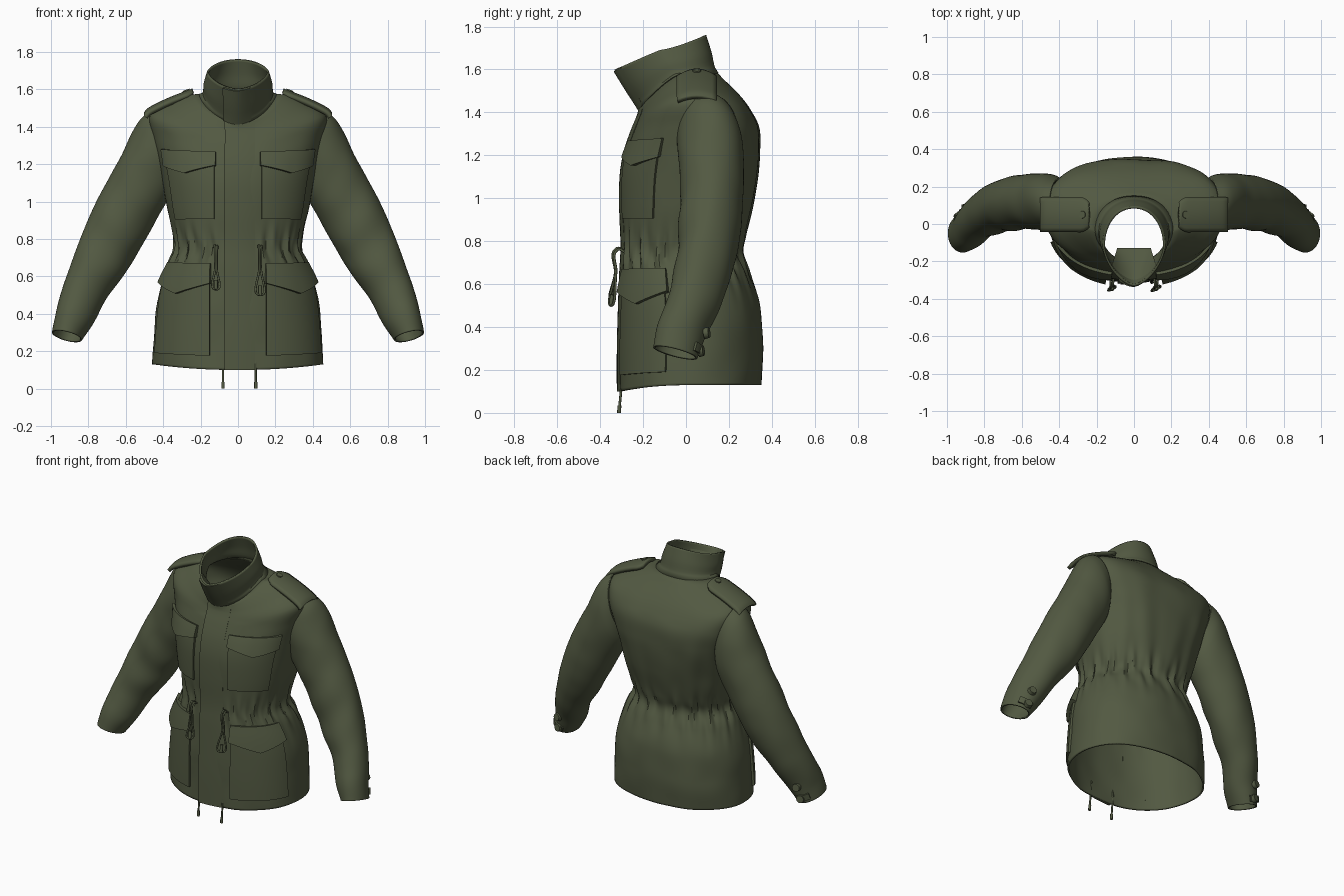
import bpy, bmesh, math
from mathutils import Vector, noise

if "Cube" in bpy.data.objects:
    bpy.data.objects.remove(bpy.data.objects["Cube"])

olive = bpy.data.materials.new("olive cloth")
olive.diffuse_color = (0.085, 0.1, 0.054, 1)
olive.use_nodes = True
olive.node_tree.nodes["Principled BSDF"].inputs["Base Color"].default_value = olive.diffuse_color

# Shell rings: key, half width, front y, back y, side z, front z, back z, front exponent, back exponent
RINGS = [
    (0.13, .457, -.310, .350, .13, .10, .13, 2.2, 2.2), (0.30, .448, -.310, .360, .30, .30, .30, 2.2, 2.2),
    (0.50, .425, -.305, .345, .50, .50, .50, 2.2, 2.2), (0.65, .380, -.300, .295, .65, .65, .65, 2.2, 2.2),
    (0.74, .338, -.295, .258, .74, .74, .74, 2.2, 2.2), (0.82, .345, -.295, .275, .82, .82, .82, 2.2, 2.3),
    (0.95, .375, -.300, .310, .95, .95, .95, 2.2, 2.4), (1.10, .400, -.298, .335, 1.10, 1.10, 1.10, 2.2, 2.6),
    (1.22, .425, -.280, .346, 1.22, 1.21, 1.22, 2.2, 2.8), (1.34, .455, -.250, .340, 1.34, 1.30, 1.33, 2.2, 2.9),
    (1.46, .470, -.225, .295, 1.46, 1.36, 1.42, 2.1, 2.8), (1.53, .360, -.215, .240, 1.53, 1.39, 1.49, 2.0, 2.5),
    (1.57, .260, -.215, .180, 1.57, 1.41, 1.55, 1.9, 2.3), (1.59, .190, -.220, .135, 1.575, 1.425, 1.60, 1.8, 2.1),
    (1.65, .180, -.275, .115, 1.63, 1.51, 1.68, 1.7, 2.1), (1.72, .163, -.330, .090, 1.69, 1.60, 1.76, 1.6, 2.1)]


def spline(rows, i, t):
    """Catmull-Rom between rows i and i+1"""
    a, b, c, d = (rows[max(0, min(len(rows) - 1, i + o))] for o in (-1, 0, 1, 2))
    return [.5 * (2 * q + (r - p) * t + (2 * p - 5 * q + 4 * r - s) * t * t
                  + (3 * q - p - 3 * r + s) * t ** 3) for p, q, r, s in zip(a, b, c, d)]


def ring(k):
    i = 0
    while i < len(RINGS) - 2 and k > RINGS[i + 1][0]:
        i += 1
    return spline(RINGS, i, (k - RINGS[i][0]) / (RINGS[i + 1][0] - RINGS[i][0]))


def surf(phi, k):
    """Point on the jacket shell; phi is measured from the front towards +x"""
    _, w, yf, yb, zs, zf, zb, n, nb = ring(k)
    s, c = math.sin(phi), math.cos(phi)
    if c < 0:
        n = nb
    x = w * math.copysign(abs(s) ** (2 / n), s)
    y = (yf + yb) / 2 - (yb - yf) / 2 * math.copysign(abs(c) ** (2 / n), c)
    bend = 2 - .7 * max(0, min(1, (k - 1.46) / .14))
    return Vector((x, y, zs + ((zf if c > 0 else zb) - zs) * abs(c) ** bend))


def normal(phi, k):
    e = .02
    return (surf(phi + e, k) - surf(phi - e, k)).cross(surf(phi, k + .01) - surf(phi, k - .01)).normalized()


def phi_at(x, k):
    r = ring(k)
    return math.copysign(math.asin(min(1, abs(x) / r[1]) ** (r[7] / 2)), x)


def grid(name, nu, nv, fn, closed=False, thick=0):
    bm = bmesh.new()
    cols = nu if closed else nu + 1
    vs = [[bm.verts.new(fn(i, j)) for i in range(cols)] for j in range(nv + 1)]
    for j in range(nv):
        for i in range(nu):
            h = (i + 1) % cols
            bm.faces.new((vs[j][i], vs[j][h], vs[j + 1][h], vs[j + 1][i]))
    if closed:
        bmesh.ops.recalc_face_normals(bm, faces=bm.faces)
    me = bpy.data.meshes.new(name)
    bm.to_mesh(me)
    bm.free()
    ob = bpy.data.objects.new(name, me)
    bpy.context.collection.objects.link(ob)
    me.materials.append(olive)
    if thick:
        m = ob.modifiers.new("cloth thickness", 'SOLIDIFY')
        m.thickness, m.offset = thick, -1
    return ob


def patch(name, left, right, bottom, top, lift, nu=16, nv=14):
    """Raised panel sewn onto the shell, with a skirt closing its edge"""
    def fn(i, j):
        u = max(0, min(1, (i - 1) / (nu - 2)))
        v = max(0, min(1, (j - 1) / (nv - 2)))
        k = bottom(u) * (1 - v) + top * v
        phi = left(k) * (1 - u) + right(k) * u
        edge = i in (0, nu) or j in (0, nv)
        return surf(phi, k) + normal(phi, k) * (-.008 if edge else lift(u, v))
    return grid(name, nu, nv, fn)


# Body with waist gathers and soft folds
def body_point(i, j):
    phi, k = i * math.tau / 160, .13 + (1.592 - .13) * j / 80
    d = k - .75
    front = abs((phi + math.pi) % math.tau - math.pi)
    gather = .009 * math.exp(-(d / (.10 if d > 0 else .14)) ** 2) * min(1, front / .4)
    back = max(0, -math.cos(phi))
    off = gather * (math.sin(phi * 22 + 2 * math.sin(k * 9)) + .5 * math.sin(phi * 37 + 1))
    off += .005 * back * math.sin(phi * 14) * math.exp(-((k - .95) / .3) ** 2)
    p = surf(phi, k)
    off += .006 * noise.noise(p * 6) * (1 if k < 1.4 else .4)
    return p + normal(phi, k) * off


grid("jacket_body", 160, 80, body_point, True, .01)

# Stand collar and the facing inside its front
grid("collar", 96, 10, lambda i, j: surf(i * math.tau / 96, 1.583 + .137 * j / 10)
     + normal(i * math.tau / 96, 1.583 + .137 * j / 10) * .004, True, .012)


def facing_point(i, j):
    a, t = math.radians(-48 + 96 * i / 16), j / 6
    return surf(a, 1.69).lerp(Vector((.12 * math.sin(a), -.14, 1.47)), t) + Vector((0, .012, 0))


grid("collar_facing", 16, 6, facing_point)

# Front placket, standing proud along its free edge
patch("front_placket", lambda k: phi_at(-.07, k), lambda k: phi_at(.09, k), lambda u: .128, 1.585,
      lambda u, v: .014 * (1 - u) + .001, 10, 50)
patch("collar_overlap", lambda k: phi_at(-.07, k), lambda k: phi_at(.07, k), lambda u: 1.585, 1.715,
      lambda u, v: .014 * (1 - u) + .004, 8, 8)

# Sleeve rings: outer x, outer z, inner x, inner z, centre y, half depth, tilt
SLEEVE = [(.455, 1.49, .345, 1.10, .10, .145, 0), (.535, 1.425, .365, 1.03, .115, .152, 0),
          (.635, 1.23, .425, .92, .12, .150, 0), (.80, .91, .55, .70, .105, .140, -.1),
          (.915, .60, .70, .485, .045, .122, -.2), (.97, .42, .78, .345, -.02, .11, -.25),
          (.995, .30, .835, .26, -.05, .103, -.25)]


def sleeve_surface(a, t):
    i = min(int(t), len(SLEEVE) - 2)
    ox, oz, ix, iz, y, h, tilt = spline(SLEEVE, i, t - i)
    c, s = math.cos(a), math.sin(a)
    return Vector(((ox + ix) / 2 + (ox - ix) / 2 * c, y + h * s, (oz + iz) / 2 + (oz - iz) / 2 * c + tilt * h * s))


def sleeve_out(a, t, off):
    """Sleeve surface pushed outwards from its axis"""
    p = sleeve_surface(a, t)
    mid = sleeve_surface(a + math.pi, t).lerp(p, .5)
    return p + (p - mid).normalized() * off


def sleeve_point(i, j, side):
    a, t = i * math.tau / 64, 6 * j / 60
    fold = .005 * math.sin(t * 8 + 2 * math.sin(a)) * math.exp(-((t - 3) / .9) ** 2) * max(0, -math.sin(a))
    fold += .006 * noise.noise(sleeve_surface(a, t) * 7) * min(1, t, 6.2 - t)
    p = sleeve_out(a, t, fold)
    p.x *= side
    return p


def cord(name, points, r):
    cu = bpy.data.curves.new(name, 'CURVE')
    cu.dimensions, cu.bevel_depth, cu.bevel_resolution, cu.use_fill_caps = '3D', r, 2, True
    sp = cu.splines.new('BEZIER')
    sp.bezier_points.add(len(points) - 1)
    for b, p in zip(sp.bezier_points, points):
        b.co = p
        b.handle_left_type = b.handle_right_type = 'AUTO'
    cu.materials.append(olive)
    bpy.context.collection.objects.link(bpy.data.objects.new(name, cu))


def button(name, loc, direction, r, depth):
    bm = bmesh.new()
    bmesh.ops.create_cone(bm, cap_ends=True, segments=20, radius1=r, radius2=r * .85, depth=depth)
    me = bpy.data.meshes.new(name)
    bm.to_mesh(me)
    bm.free()
    me.materials.append(olive)
    ob = bpy.data.objects.new(name, me)
    ob.location = loc
    ob.rotation_euler = Vector(direction).to_track_quat('Z', 'Y').to_euler()
    bpy.context.collection.objects.link(ob)


STRAP = [(.24, 1.585), (.30, 1.563), (.37, 1.535), (.43, 1.507), (.475, 1.482), (.493, 1.462)]
for side, tag in ((-1, "right"), (1, "left")):
    grid(tag + "_sleeve", 64, 60, lambda i, j: sleeve_point(i, j, side), True, .01)

    # Pockets and pointed flaps, laid out from the smaller to the larger angle
    def panel(name, x0, deg, bottom, top, lift, nv=14):
        inner, outer = (lambda k: phi_at(side * x0, k)), (lambda k: side * math.radians(deg))
        if side > 0:
            patch(tag + name, inner, outer, bottom, top, lift, 20, nv)
        else:
            patch(tag + name, outer, inner, bottom, top, lift, 20, nv)

    def point(edge, tip):
        return lambda u: edge - (edge - tip) * (1 - abs(2 * u - 1))

    panel("_chest_pocket", .125, 62, lambda u: .91, 1.25, lambda u, v: .013)
    panel("_chest_flap", .118, 64, point(1.195, 1.15), 1.285,
          lambda u, v: .016 + .022 * (1 - v) * math.sin(math.pi * (.15 + .7 * u)))
    panel("_hip_pocket", .15, 72, lambda u: .205, .62, lambda u, v: .014)
    panel("_hip_flap", .145, 75, point(.555, .505), .665, lambda u, v: .020 + .016 * (1 - v))

    # Shoulder strap with a tapered inner end
    def strap_point(i, j):
        t = i / 20 * 5
        n = min(int(t), 4)
        x, z = spline(STRAP, n, t - n)
        half = .09 * (min(1, .7 + t * .5))
        v = (j / 8 - .5) * 2
        return Vector((side * x, .05 + half * v, z + .008 - .02 * v * v))
    ob = grid(tag + "_shoulder_strap", 20, 8, strap_point)
    m = ob.modifiers.new("strap thickness", 'SOLIDIFY')
    m.thickness, m.offset = .024, 0
    button(tag + "_strap_button", (side * .275, .05, 1.588), (side * .35, 0, 1), .022, .02)

    # Cuff tab and buttons on the back of the wrist
    def tab_point(i, j):
        u = max(0, min(1, (i - 1) / 10))
        v = max(0, min(1, (j - 1) / 4))
        edge = i in (0, 12) or j in (0, 6)
        p = sleeve_out(math.radians(50 + 55 * u), 5.4 + .35 * v, -.006 if edge else .010)
        p.x *= side
        return p
    grid(tag + "_cuff_tab", 12, 6, tab_point)
    for a, t in ((85, 5.58), (75, 4.95)):
        p = sleeve_surface(math.radians(a), t)
        button(tag + "_cuff_button", (side * p.x, p.y + .008, p.z), (side * .25, 1, .1), .028, .022)

    # Waist cord loop and hem cord with its end stop
    x, low = side * .118, .50 if side > 0 else .53
    cord(tag + "_waist_cord", [(x - .008, -.285, .755), (x - .006, -.325, .765), (x - .004, -.33, .65),
                               (x, -.35, low), (x + .004, -.326, .65), (x + .006, -.318, .76),
                               (x + .008, -.285, .75)], .006)
    cord(tag + "_waist_cord_end", [(x, -.343, low + .05), (x, -.35, low)], .010)
    hx = .095 if side > 0 else -.08
    cord(tag + "_hem_cord", [(hx, -.295, .20), (hx, -.303, .10), (hx, -.312, .01)], .006)
    cord(tag + "_hem_cord_end", [(hx, -.310, .035), (hx, -.312, .0)], .009)

# Smooth cloth, crisp seams
bpy.ops.object.select_all(action='DESELECT')
for ob in bpy.context.scene.objects:
    if ob.type == 'MESH':
        ob.select_set(True)
        bpy.context.view_layer.objects.active = ob
bpy.ops.object.shade_smooth_by_angle(angle=math.radians(40))
